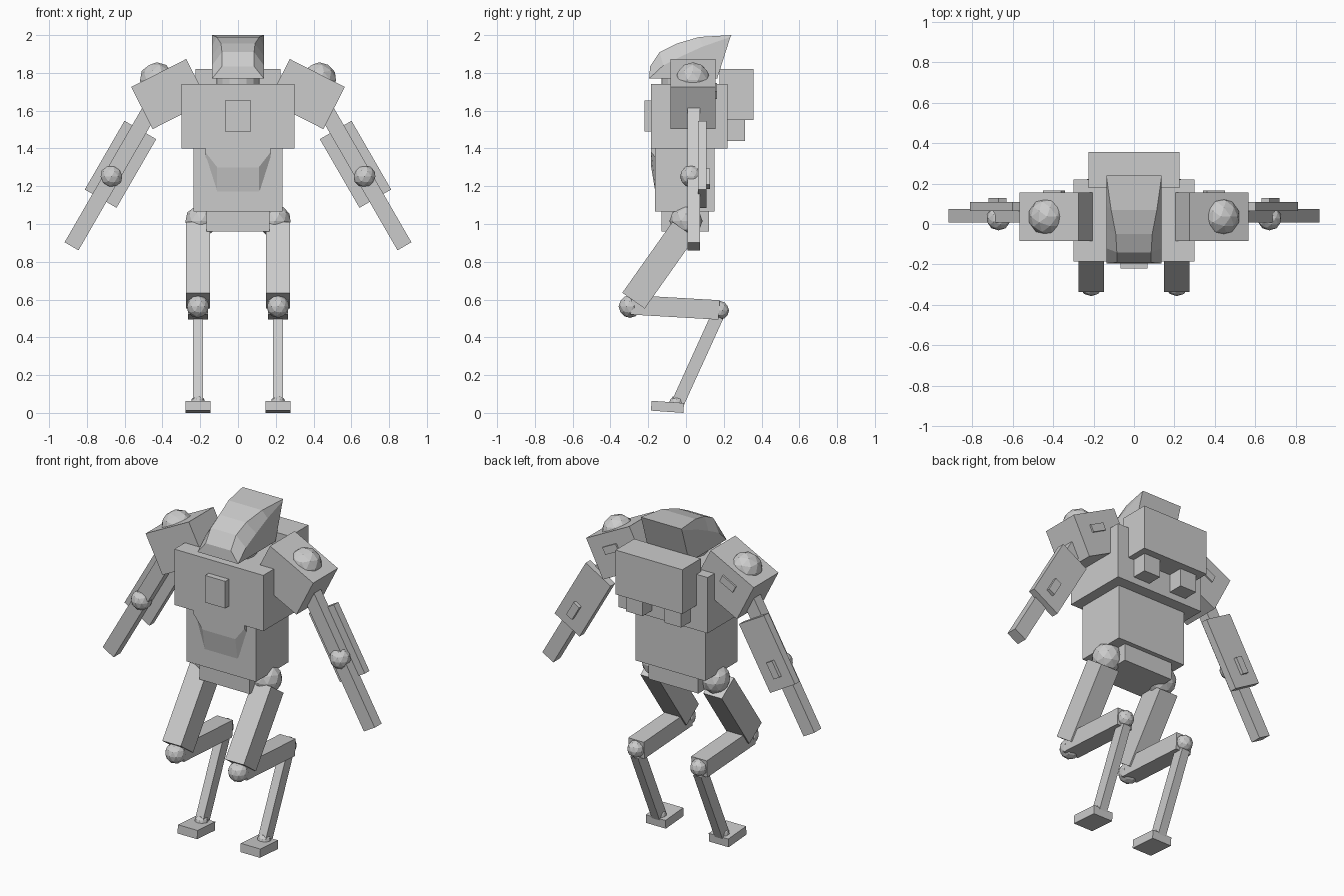
import bpy, bmesh, math
from mathutils import Vector

if "Cube" in bpy.data.objects:
    bpy.data.objects.remove(bpy.data.objects["Cube"])


def box(name, loc, size, rx=0, ry=0):
    bpy.ops.mesh.primitive_cube_add(size=1, location=loc, rotation=(rx, ry, 0))
    ob = bpy.context.object
    ob.name = name
    ob.scale = size
    return ob


def span(name, x, y, z):
    """Axis-aligned box from (min, max) pairs."""
    return box(name, [(a + b) / 2 for a, b in (x, y, z)], [b - a for a, b in (x, y, z)])


def ball(name, loc, r):
    bpy.ops.mesh.primitive_ico_sphere_add(subdivisions=2, radius=r, location=loc)
    bpy.context.object.name = name


def bar(name, x, top, bottom, width, thick):
    """Limb box lying in the side (y, z) plane between two points."""
    dy, dz = top[0] - bottom[0], top[1] - bottom[1]
    c = (x, (top[0] + bottom[0]) / 2, (top[1] + bottom[1]) / 2)
    box(name, c, (width, thick, math.hypot(dy, dz)), rx=math.atan2(-dy, dz))


def mesh_from(name, verts, faces):
    bm = bmesh.new()
    vs = [bm.verts.new(v) for v in verts]
    for f in faces:
        bm.faces.new([vs[i] for i in f])
    bmesh.ops.recalc_face_normals(bm, faces=bm.faces)
    me = bpy.data.meshes.new(name)
    bm.to_mesh(me)
    bm.free()
    bpy.context.collection.objects.link(bpy.data.objects.new(name, me))


# Torso
span("chest", (-.30, .30), (-.185, .22), (1.40, 1.74))
span("chest_plate", (-.068, .068), (-.22, -.18), (1.49, 1.655))
span("waist", (-.235, .235), (-.163, .15), (1.065, 1.41))
span("pelvis", (-.168, .168), (-.13, .122), (.96, 1.07))
span("backpack", (-.225, .225), (.178, .357), (1.55, 1.82))

# Belly guard: outer rim on the waist, raised inner face
outer = [(-.172, 1.41), (-.172, 1.35), (-.11, 1.155), (.11, 1.155), (.172, 1.35), (.172, 1.41)]
inner = [(-.172, 1.41), (-.172, 1.38), (-.11, 1.30), (.11, 1.30), (.172, 1.38), (.172, 1.41)]
mesh_from("belly_guard",
          [(x, -.16, z) for x, z in outer] + [(x, -.184, z) for x, z in inner],
          [range(6), range(6, 12)] + [(i, (i + 1) % 6, (i + 1) % 6 + 6, i + 6) for i in range(6)])

# Neck
bpy.ops.mesh.primitive_cylinder_add(vertices=16, radius=.115, depth=.12, location=(0, -.015, 1.74))
bpy.context.object.name = "neck"

# Head: (y, z, half width) along the crown, and the side crease below it
crown = [(-.19, 1.835, .085), (-.14, 1.91, .085), (-.05, 1.955, .09), (.07, 1.99, .113), (.24, 2.0, .137)]
crease = [(-.195, 1.77, .137), (-.12, 1.84, .137), (-.02, 1.89, .137), (.09, 1.94, .137), (.235, 1.99, .137)]
verts = []
for t, c in zip(crown, crease):
    for y, z, w in (c, t):
        verts += [(-w, y, z), (w, y, z)]
verts += [(-.137, .165, 1.77), (.137, .165, 1.77)]
faces = [(0, 1, 3, 2), (0, 1, 21, 20), (16, 18, 19, 17, 21, 20),
         (0, 4, 8, 12, 16, 20), (1, 5, 9, 13, 17, 21)]
for i in range(0, 16, 4):
    faces += [(i + 2, i + 3, i + 7, i + 6), (i, i + 2, i + 6, i + 4), (i + 1, i + 3, i + 7, i + 5)]
mesh_from("head", verts, faces)

for side, s in (("left", -1), ("right", 1)):
    # Backpack vents
    span("vent_" + side, (s * .13 - .056, s * .13 + .056), (.2, .312), (1.44, 1.56))

    # Shoulder
    a = s * math.radians(27)
    box("shoulder_" + side, (s * .363, .036, 1.688), (.327, .238, .25), ry=a)
    ball("shoulder_joint_" + side, (s * .43, .036, 1.763), .093)
    box("shoulder_panel_" + side, (s * .395, .15, 1.705), (.1, .03, .045), ry=a)

    # Arm
    a = s * math.radians(-30)
    box("arm_" + side, (s * .67, .04, 1.248), (.085, .066, .845), ry=a)
    box("arm_guard_" + side, (s * .622, .086, 1.316), (.194, .044, .42), ry=a)
    box("arm_panel_" + side, (s * .675, .108, 1.24), (.045, .04, .1), ry=a)
    ball("elbow_" + side, (s * .67, .028, 1.252), .06)

    # Leg
    x = s * .212
    ball("hip_" + side, (s * .195, 0, 1.015), .087)
    bar("thigh_" + side, x, (-.012, .97), (-.278, .594), .125, .145)
    ball("knee_" + side, (x, -.297, .563), .06)
    bar("middle_leg_" + side, x, (.175, .545), (-.29, .572), .105, .103)
    ball("hock_" + side, (x, .178, .543), .05)
    bar("shin_" + side, x, (.165, .51), (-.042, .055), .053, .068)
    ball("ankle_" + side, (x, -.05, .053), .039)
    box("foot_" + side, (x, -.098, .032), (.132, .172, .052), rx=math.radians(-4))
